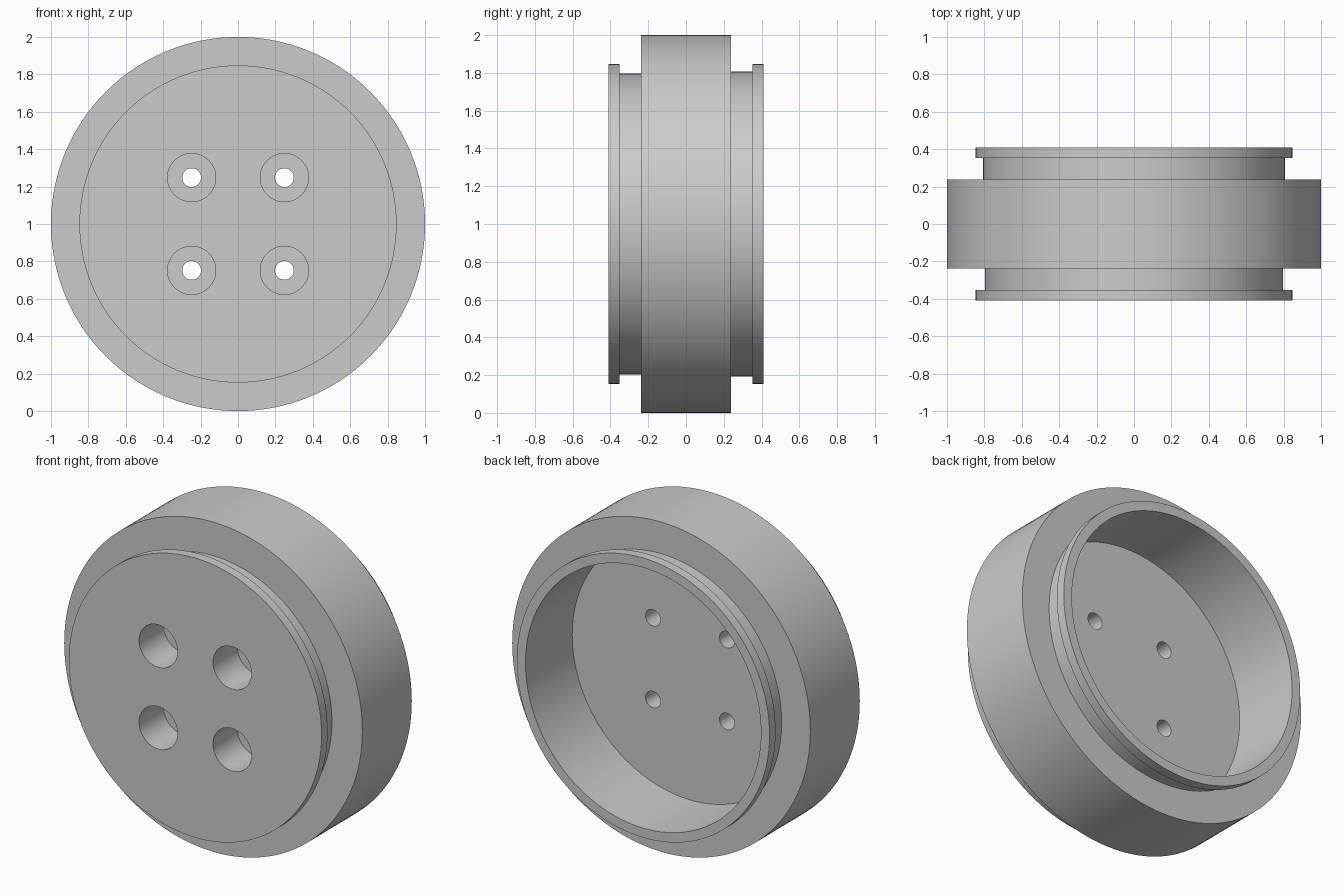
import bpy
import bmesh
import math

SEGMENTS = 128
AXLE_HEIGHT = 1.0

if "Cube" in bpy.data.objects:
    bpy.data.objects.remove(bpy.data.objects["Cube"], do_unlink=True)

# Single grey metal
metal = bpy.data.materials.new("grey_metal")
metal.use_nodes = True
grey = (0.6, 0.6, 0.6, 1.0)
metal.diffuse_color = grey
metal.node_tree.nodes["Principled BSDF"].inputs["Base Color"].default_value = grey


def turned_part(name, profile, segments, x=0.0, z=AXLE_HEIGHT):
    """Solid turned about the y axis from (radius, y) points, capped at both ends."""
    bm = bmesh.new()
    rings = []
    for radius, y in profile:
        ring = []
        for i in range(segments):
            a = math.tau * i / segments
            ring.append(bm.verts.new((radius * math.cos(a), y, radius * math.sin(a))))
        rings.append(ring)
    for low, high in zip(rings, rings[1:]):
        for i in range(segments):
            j = (i + 1) % segments
            bm.faces.new((low[i], low[j], high[j], high[i]))
    bm.faces.new(rings[0])
    bm.faces.new(rings[-1])
    bmesh.ops.recalc_face_normals(bm, faces=bm.faces)
    mesh = bpy.data.meshes.new(name)
    bm.to_mesh(mesh)
    bm.free()
    mesh.materials.append(metal)
    obj = bpy.data.objects.new(name, mesh)
    obj.location = (x, 0, z)
    bpy.context.collection.objects.link(obj)
    return obj


# Wheel body: front flange, groove, tread, groove, back flange, hollow back
FLANGE, TREAD, BORE = 0.848, 1.0, 0.79
END, LIP, SIDE = 0.41, 0.352, 0.237
wheel = turned_part("wheel", [
    (FLANGE, -END), (FLANGE, -LIP),
    (0.796, -LIP), (0.796, -SIDE),
    (TREAD, -SIDE), (TREAD, SIDE),
    (0.808, SIDE), (0.808, LIP),
    (FLANGE, LIP), (FLANGE, END),
    (BORE, END), (BORE, -0.038),
], SEGMENTS)

# Four counterbored bolt holes
bpy.context.view_layer.objects.active = wheel
for sx in (-1, 1):
    for sz in (-1, 1):
        cutter = turned_part("bolt_hole_cutter", [
            (0.129, -0.6), (0.129, -0.175), (0.05, -0.175), (0.05, 0.2),
        ], 48, sx * 0.248, AXLE_HEIGHT + sz * 0.248)
        cutter.hide_render = True
        cut = wheel.modifiers.new("bolt_hole", "BOOLEAN")
        cut.operation = "DIFFERENCE"
        cut.solver = "EXACT"
        cut.object = cutter
        bpy.context.view_layer.update()
        bpy.ops.object.modifier_apply(modifier=cut.name)
        bpy.data.objects.remove(cutter, do_unlink=True)

# Smooth turned surfaces with crisp edges
bpy.ops.object.select_all(action="DESELECT")
wheel.select_set(True)
bpy.ops.object.shade_smooth_by_angle(angle=math.radians(30))
